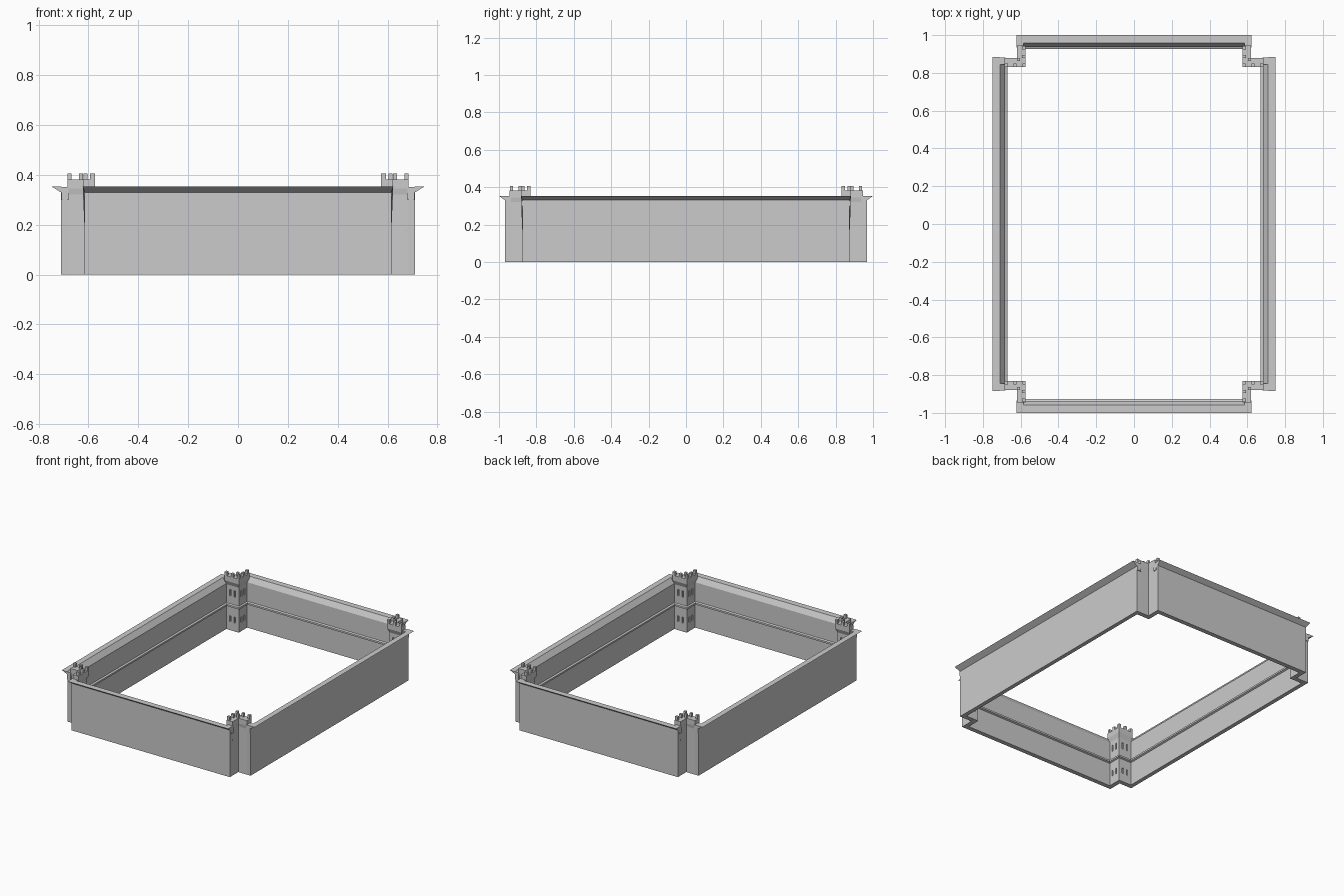
import bpy
import bmesh

cube = bpy.data.objects.get("Cube")
if cube:
    bpy.data.objects.remove(cube, do_unlink=True)

stone = bpy.data.materials.new("grey_stone")
stone.use_nodes = True
GREY = (0.6, 0.6, 0.6, 1)
stone.diffuse_color = GREY
stone.node_tree.nodes["Principled BSDF"].inputs["Base Color"].default_value = GREY


def finish(name, bm, mirror):
    """Turn a bmesh into a stone object mirrored on the chosen axes."""
    bmesh.ops.recalc_face_normals(bm, faces=bm.faces)
    mesh = bpy.data.meshes.new(name)
    bm.to_mesh(mesh)
    bm.free()
    mesh.materials.append(stone)
    ob = bpy.data.objects.new(name, mesh)
    bpy.context.collection.objects.link(ob)
    if mirror:
        mod = ob.modifiers.new("mirror", 'MIRROR')
        mod.use_axis = mirror
        mod.use_mirror_merge = False
    return ob


def loft(bm, rings):
    """Skin closed rings of points and cap both ends."""
    rings = [[bm.verts.new(p) for p in ring] for ring in rings]
    for a, b in zip(rings, rings[1:]):
        for i in range(len(a)):
            j = (i + 1) % len(a)
            bm.faces.new((a[i], a[j], b[j], b[i]))
    bm.faces.new(rings[0])
    bm.faces.new(rings[-1])


def box(bm, x0, x1, y0, y1, z0, z1):
    loft(bm, [[(x0, y0, z), (x1, y0, z), (x1, y1, z), (x0, y1, z)] for z in (z0, z1)])


def ell(ix, iy, ox, oy, ex, ey, z):
    """L-shaped corner plan: inner corner, outer notch corner, arm ends."""
    return [(ix, iy, z), (ex, iy, z), (ex, oy, z), (ox, oy, z), (ox, ey, z), (ix, ey, z)]


# Walls: section as (depth outward from the inner face, height, extra end length)
def wall(name, inner, outer, tip, ridge, half, along_x):
    section = [
        (inner, 0, 0), (outer, 0, 0), (outer, 0.33, 0), (tip, 0.353, 0.008),
        (ridge, 0.353, 0.008), (inner, 0.318, 0), (inner, 0.185, 0),
        (inner - 0.011, 0.18, 0), (inner - 0.011, 0.168, 0), (inner, 0.163, 0),
    ]
    rings = []
    for side in (-1, 1):
        ring = []
        for d, z, extra in section:
            t = side * (half + extra)
            ring.append((t, d, z) if along_x else (d, t, z))
        rings.append(ring)
    bm = bmesh.new()
    loft(bm, rings)
    finish(name, bm, (not along_x, along_x, False))


wall("front_and_back_walls", 0.937, 0.968, 1.0, 0.958, 0.615, True)
wall("side_walls", 0.682, 0.71, 0.748, 0.709, 0.875, False)

# Corner tower shaft with recessed window slits
bm = bmesh.new()
loft(bm, [ell(0.585, 0.844, 0.615, 0.875, 0.7, 0.96, z) for z in (0, 0.345)])
shaft = finish("tower_shafts", bm, None)

bm = bmesh.new()
for z0, z1 in ((0.06, 0.1), (0.24, 0.285)):
    for step in (0.03, 0.065):
        x, y = 0.585 + step, 0.844 + step
        box(bm, x - 0.006, x + 0.006, 0.83, 0.854, z0, z1)
        box(bm, 0.57, 0.595, y - 0.006, y + 0.006, z0, z1)
cutter = finish("window_cutter", bm, None)
cutter.hide_render = True
cut = shaft.modifiers.new("windows", 'BOOLEAN')
cut.operation = 'DIFFERENCE'
cut.solver = 'EXACT'
cut.object = cutter
bpy.context.view_layer.objects.active = shaft
bpy.ops.object.modifier_apply(modifier=cut.name)
bpy.data.objects.remove(cutter, do_unlink=True)
mirror = shaft.modifiers.new("mirror", 'MIRROR')
mirror.use_axis = (True, True, False)
mirror.use_mirror_merge = False

# Belt course around the inner tower faces
bm = bmesh.new()
loft(bm, [ell(0.585 - d, 0.844 - d, 0.61, 0.87, 0.69, 0.95, z)
          for d, z in ((0, 0.163), (0.01, 0.168), (0.01, 0.18), (0, 0.185))])
finish("tower_belts", bm, (True, True, False))

# Flared crown
bm = bmesh.new()
loft(bm, [ell(0.585, 0.844, 0.614, 0.874, 0.675, 0.935, 0.315),
          ell(0.574, 0.831, 0.619, 0.879, 0.685, 0.945, 0.345),
          ell(0.574, 0.831, 0.619, 0.879, 0.685, 0.945, 0.381)])
finish("tower_crowns", bm, (True, True, False))

# Battlements along both arms of the crown
bm = bmesh.new()
for step in (0, 0.047, 0.094):
    box(bm, 0.574 + step, 0.591 + step, 0.831, 0.85, 0.38, 0.406)
    if step:
        box(bm, 0.574, 0.593, 0.831 + step, 0.848 + step, 0.38, 0.406)
box(bm, 0.603, 0.619, 0.863, 0.879, 0.38, 0.406)
finish("tower_battlements", bm, (True, True, False))

# Flat wall ends beside each tower
bm = bmesh.new()
box(bm, 0.68, 0.709, 0.845, 0.882, 0.3, 0.352)
box(bm, 0.585, 0.622, 0.935, 0.958, 0.3, 0.352)
finish("wall_end_caps", bm, (True, True, False))
